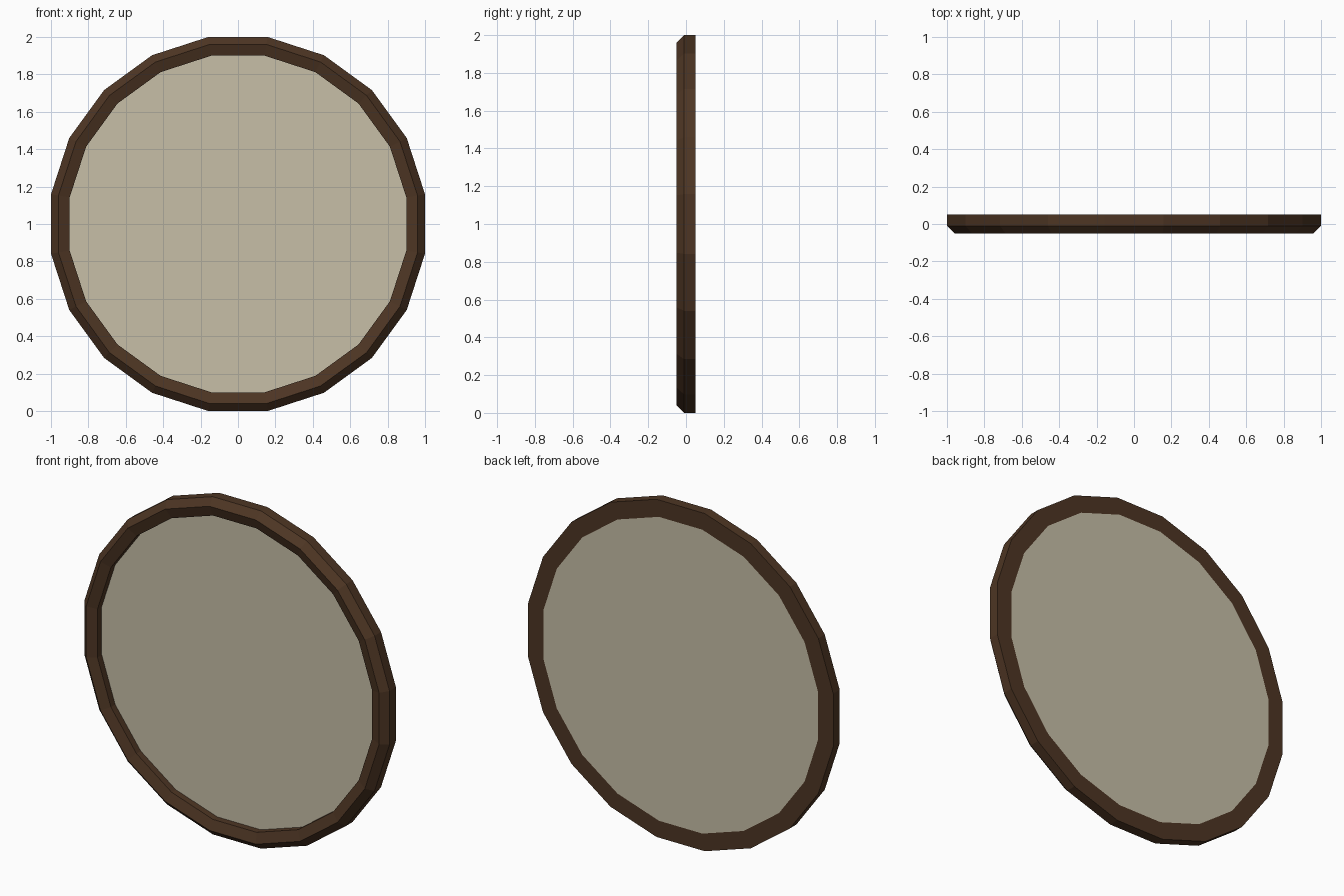
import bpy, bmesh, math

cube = bpy.data.objects.get("Cube")
if cube:
    bpy.data.objects.remove(cube, do_unlink=True)

SIDES = 20


def material(name, color):
    m = bpy.data.materials.new(name)
    m.use_nodes = True
    m.diffuse_color = color
    bsdf = next(n for n in m.node_tree.nodes if n.type == "BSDF_PRINCIPLED")
    bsdf.inputs["Base Color"].default_value = color
    bsdf.inputs["Roughness"].default_value = 0.8
    return m


def ring(bm, apothem, y):
    """Twenty-sided loop facing the front, with flats at top and sides."""
    r = apothem / math.cos(math.pi / SIDES)
    angles = [2 * math.pi * (i + 0.5) / SIDES for i in range(SIDES)]
    return [bm.verts.new((r * math.cos(a), y, 1 + r * math.sin(a))) for a in angles]


def bridge(bm, a, b):
    for i in range(SIDES):
        j = (i + 1) % SIDES
        bm.faces.new((a[i], a[j], b[j], b[i]))


def finish(bm, name, mat):
    bmesh.ops.recalc_face_normals(bm, faces=bm.faces)
    mesh = bpy.data.meshes.new(name)
    bm.to_mesh(mesh)
    bm.free()
    mesh.materials.append(mat)
    obj = bpy.data.objects.new(name, mesh)
    bpy.context.collection.objects.link(obj)
    return obj


wood = material("dark brown wood", (0.075, 0.036, 0.017, 1))
cream = material("cream", (0.57, 0.52, 0.39, 1))

# Frame: bevelled outer rim, sloped inner lip, flat back
profile = [(1.0, 0.05), (1.0, -0.01), (0.96, -0.05), (0.90, -0.03), (0.90, 0.05)]
bm = bmesh.new()
loops = [ring(bm, a, y) for a, y in profile]
for k, loop in enumerate(loops):
    bridge(bm, loop, loops[(k + 1) % len(loops)])
finish(bm, "round_frame", wood)

# Panel: recessed at the front, flush at the back
bm = bmesh.new()
front, back = ring(bm, 0.90, 0.01), ring(bm, 0.90, 0.05)
bridge(bm, front, back)
bm.faces.new(front)
bm.faces.new(back)
finish(bm, "panel", cream)
